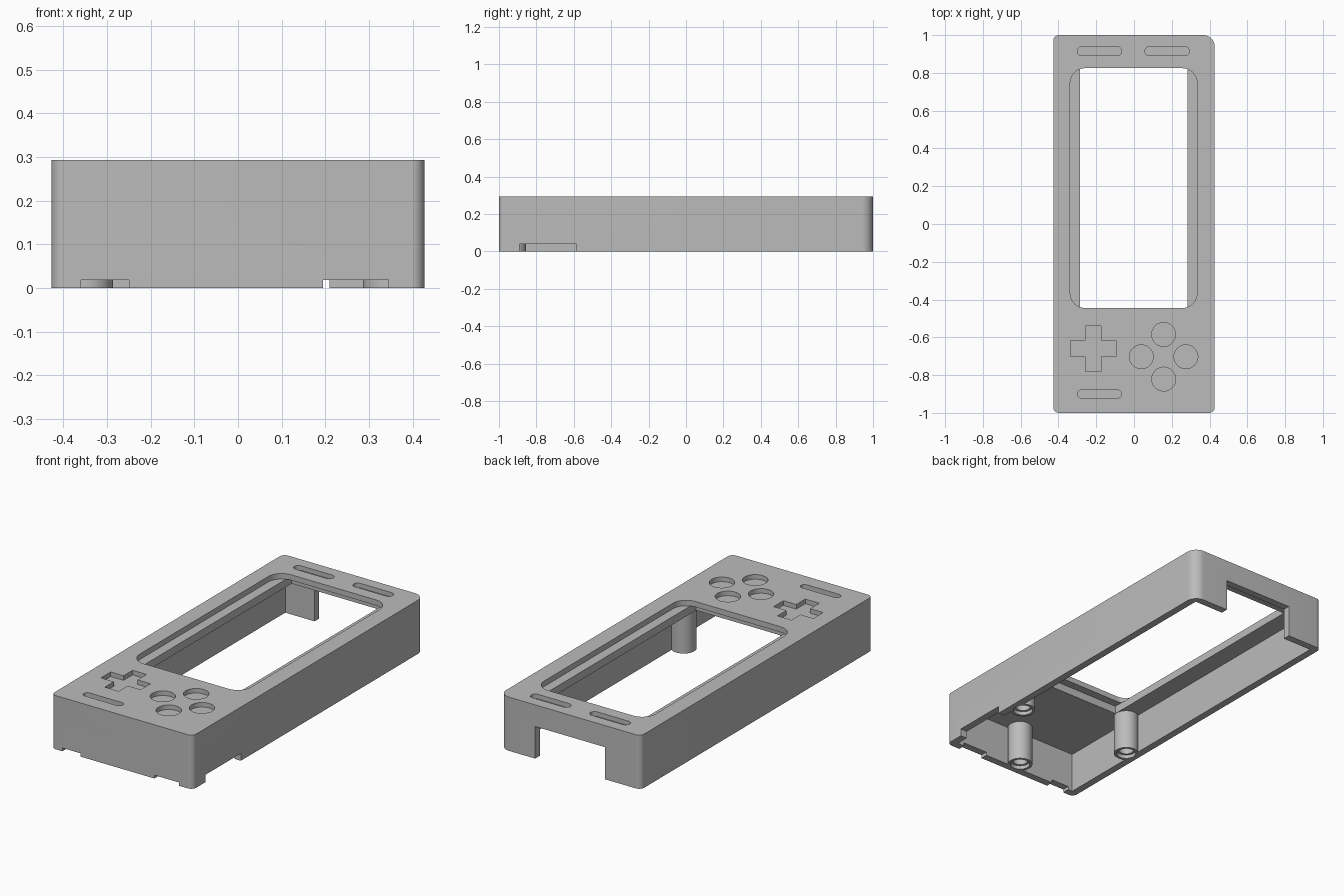
import bpy, bmesh
from math import pi, cos, sin

if "Cube" in bpy.data.objects:
    bpy.data.objects.remove(bpy.data.objects["Cube"], do_unlink=True)

grey = bpy.data.materials.new("shell grey")
grey.use_nodes = True
colour = (0.5, 0.5, 0.5, 1)
grey.diffuse_color = colour
grey.node_tree.nodes["Principled BSDF"].inputs["Base Color"].default_value = colour

HEIGHT, WALL, UNDER = 0.293, 0.04, 0.22
W, L = 0.427, 1.0
LOW = -0.05                     # cutters start below the rim


def rounded(x0, x1, y0, y1, radii, steps=10):
    """Rounded rectangle; radii run back right, back left, front left, front right."""
    corners = ((x1, y1, -1, -1), (x0, y1, 1, -1), (x0, y0, 1, 1), (x1, y0, -1, 1))
    points = []
    for i, ((x, y, sx, sy), r) in enumerate(zip(corners, radii)):
        if r == 0:
            points.append((x, y))
            continue
        for k in range(steps + 1):
            a = pi / 2 * (i + k / steps)
            points.append((x + sx * r + r * cos(a), y + sy * r + r * sin(a)))
    return points


def box(x0, x1, y0, y1):
    return rounded(x0, x1, y0, y1, [0] * 4)


def circle(x, y, r, n=40):
    return [(x + r * cos(2 * pi * k / n), y + r * sin(2 * pi * k / n)) for k in range(n)]


def prism(name, outline, z0, z1):
    bm = bmesh.new()
    face = bm.faces.new([bm.verts.new((x, y, z0)) for x, y in outline])
    out = bmesh.ops.extrude_face_region(bm, geom=[face])
    verts = [g for g in out["geom"] if isinstance(g, bmesh.types.BMVert)]
    bmesh.ops.translate(bm, verts=verts, vec=(0, 0, z1 - z0))
    bmesh.ops.recalc_face_normals(bm, faces=bm.faces)
    mesh = bpy.data.meshes.new(name)
    bm.to_mesh(mesh)
    bm.free()
    mesh.materials.append(grey)
    obj = bpy.data.objects.new(name, mesh)
    bpy.context.collection.objects.link(obj)
    return obj


def combine(target, outline, z0, z1, operation="DIFFERENCE"):
    tool = prism("tool", outline, z0, z1)
    tool.hide_render = True
    mod = target.modifiers.new("bool", "BOOLEAN")
    mod.operation, mod.solver, mod.object = operation, "EXACT", tool
    bpy.context.view_layer.objects.active = target
    bpy.ops.object.modifier_apply(modifier=mod.name)
    bpy.data.objects.remove(tool, do_unlink=True)


# Outer shell, hollow underneath
shell = prism("case_shell", rounded(-W, W, -L, L, (0.06, 0.03, 0.03, 0.03)), 0, HEIGHT)
combine(shell, box(-W + WALL, W - WALL, -L + WALL, L - WALL), LOW, UNDER)

# Screen pocket below the top skin, and the window through it
combine(shell, box(-0.285, 0.282, -0.49, 0.87), UNDER - 0.02, HEIGHT - 0.03)
combine(shell, rounded(-0.338, 0.334, -0.445, 0.825, [0.08] * 4), HEIGHT - 0.03, HEIGHT + 0.1)

# Screw posts: two beside the screen, one at the front wall
posts = ((-0.35, -0.48), (0.35, -0.48), (0, -0.92))
for x, y in posts:
    combine(shell, circle(x, y, 0.064), 0, UNDER + 0.01, "UNION")
for x, y in posts:
    combine(shell, circle(x, y, 0.05), LOW, 0.02)
    combine(shell, circle(x, y, 0.038), LOW, 0.15)

# Opening in the back wall, notches in the front and side rims
combine(shell, box(-0.21, 0.21, L - WALL - 0.02, L + 0.1), LOW, 0.175)
combine(shell, box(-0.36, -0.25, -L - 0.1, -L + WALL), LOW, 0.018)
combine(shell, box(0.195, 0.345, -L - 0.1, -L + WALL), LOW, 0.018)
combine(shell, box(W - WALL, W + 0.1, -0.89, -0.585), LOW, 0.04)

# Shallow recesses in the face: round buttons, slots and direction cross
FLOOR, ABOVE = HEIGHT - 0.025, HEIGHT + 0.1
for dx, dy in ((1, 0), (-1, 0), (0, 1), (0, -1)):
    combine(shell, circle(0.157 + 0.118 * dx, -0.703 + 0.118 * dy, 0.063), FLOOR, ABOVE)
for x0, y, h in ((-0.3, 0.915, 0.024), (0.058, 0.915, 0.024), (-0.3, -0.9, 0.021)):
    combine(shell, rounded(x0, x0 + 0.235, y - h, y + h, [h * 0.98] * 4, 6), FLOOR, ABOVE)
cx, cy, arm, half = -0.216, -0.66, 0.12, 0.042
cross = []
for c, s in ((1, 0), (0, 1), (-1, 0), (0, -1)):
    for u, v in ((arm, -half), (arm, half), (half, half)):
        cross.append((cx + u * c - v * s, cy + u * s + v * c))
combine(shell, cross, FLOOR, ABOVE)

bpy.ops.object.select_all(action="DESELECT")
shell.select_set(True)
bpy.context.view_layer.objects.active = shell
bpy.ops.object.shade_smooth_by_angle(angle=0.6)
